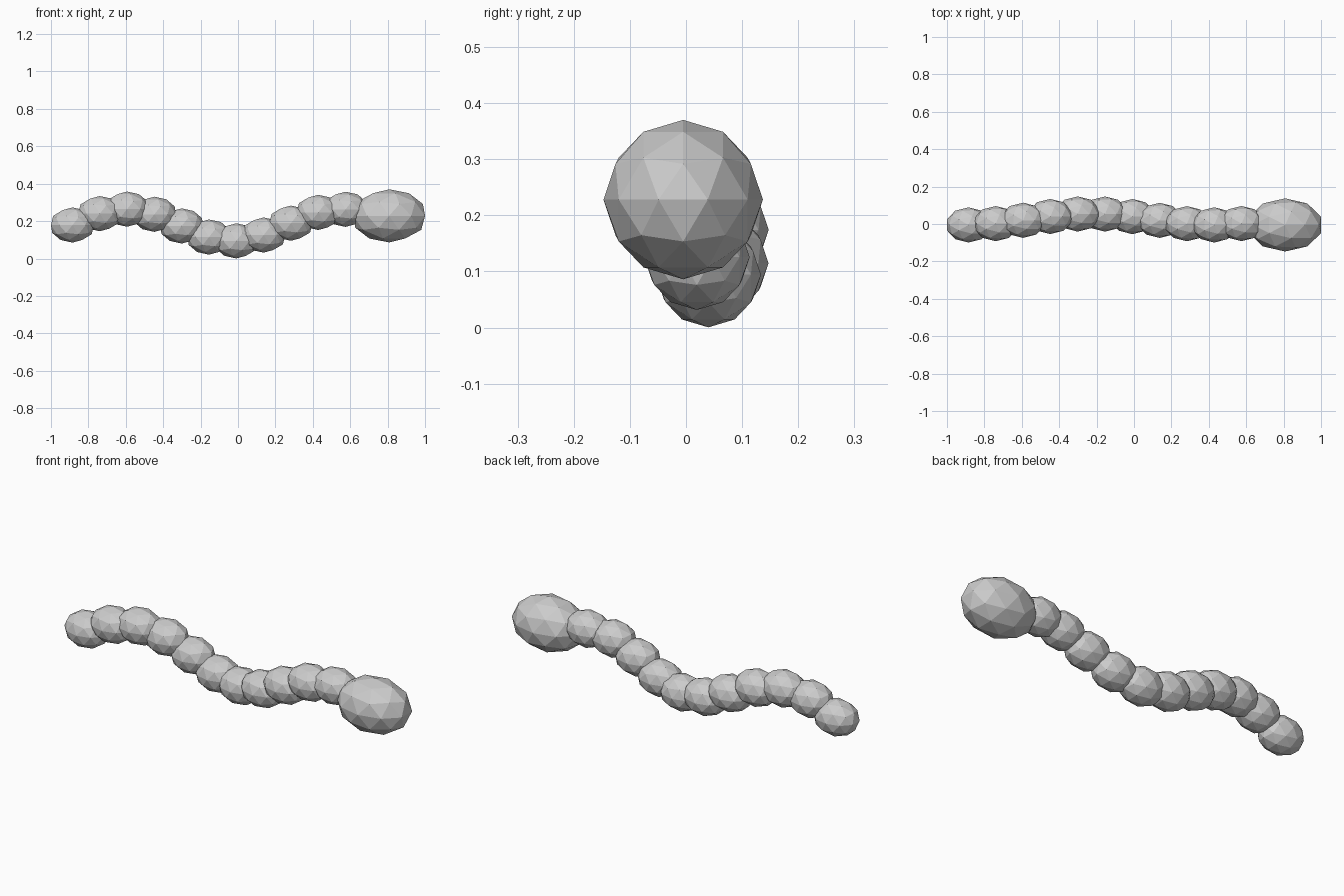
import bpy
from math import sin, cos

if "Cube" in bpy.data.objects:
    bpy.data.objects.remove(bpy.data.objects["Cube"])


def ball(name, location, radii):
    """Flat-shaded low-poly ellipsoid."""
    bpy.ops.mesh.primitive_ico_sphere_add(subdivisions=2, radius=1, location=location)
    ob = bpy.context.object
    ob.name = name
    ob.scale = radii
    bpy.ops.object.transform_apply(location=False, rotation=False, scale=True)
    return ob


# Body: a chain of segments waving both vertically and sideways, tail to neck
for i in range(11):
    ball(f"body_segment_{i + 1}",
         (-0.885 + 0.146 * i,
          0.025 - 0.03 * cos(0.7 * i),
          0.179 + 0.085 * sin(0.8 * i)),
         (0.121, 0.094, 0.094))

# Head: larger elongated ball at the front end
ball("head", (0.808, -0.005, 0.228), (0.202, 0.142, 0.142))
